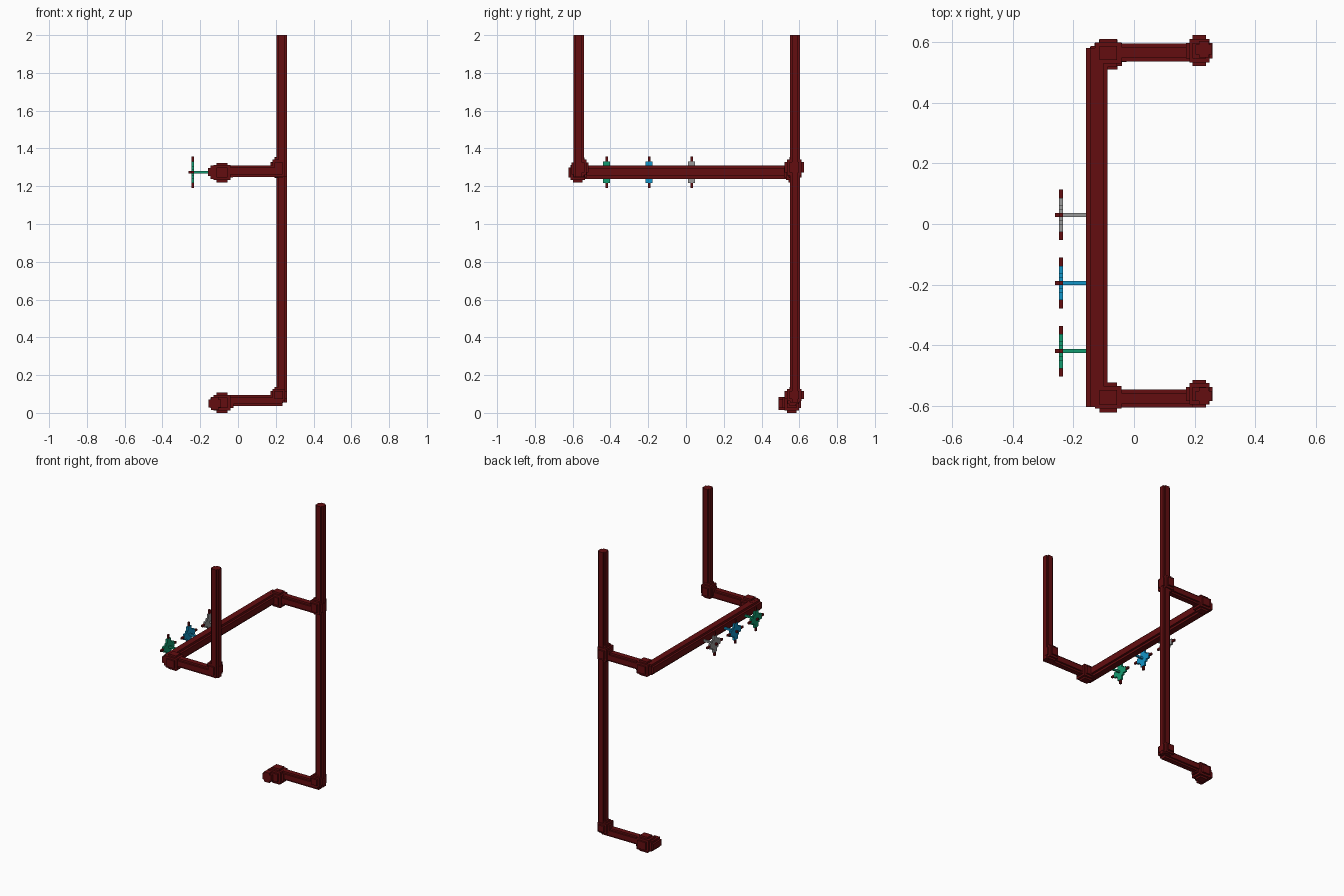
import bpy, bmesh

cube = bpy.data.objects.get("Cube")
if cube:
    bpy.data.objects.remove(cube, do_unlink=True)


def material(name, rgb):
    m = bpy.data.materials.new(name)
    m.use_nodes = True
    m.diffuse_color = (*rgb, 1)
    bsdf = m.node_tree.nodes["Principled BSDF"]
    bsdf.inputs["Base Color"].default_value = (*rgb, 1)
    bsdf.inputs["Roughness"].default_value = 0.8
    return m


RED = material("dark red", (0.125, 0.004, 0.005))
GREEN = material("green", (0.006, 0.33, 0.16))
BLUE = material("blue", (0.006, 0.30, 0.58))
GREY = material("grey", (0.32, 0.32, 0.32))
X, Y, Z = 0, 1, 2


def finish(name, bm, mat):
    bmesh.ops.recalc_face_normals(bm, faces=bm.faces)
    me = bpy.data.meshes.new(name)
    bm.to_mesh(me)
    bm.free()
    me.materials.append(mat)
    ob = bpy.data.objects.new(name, me)
    bpy.context.collection.objects.link(ob)
    return ob


def stepped(steps):
    """Stair-stepped round outline from the (x, y) corners of one quadrant."""
    quad = [steps[0]]
    for (x0, y0), (x1, y1) in zip(steps, steps[1:]):
        quad += [(x1, y0), (x1, y1)]
    pts = []
    for _ in range(4):
        pts += quad
        quad = [(-y, x) for x, y in quad]
    return pts


def prism(name, outline, axis, lo, hi, centre, mat):
    """Extrude an outline along an axis; centre gives the other two coordinates."""
    bm = bmesh.new()
    verts = []
    for u, v in outline:
        co = list(centre)
        co[axis] = lo
        co[(axis + 1) % 3] += u
        co[(axis + 2) % 3] += v
        verts.append(bm.verts.new(co))
    face = bm.faces.new(verts)
    out = bmesh.ops.extrude_face_region(bm, geom=[face])
    for v in out["geom"]:
        if isinstance(v, bmesh.types.BMVert):
            v.co[axis] = hi
    return finish(name, bm, mat)


def add_box(bm, centre, half):
    vs = bmesh.ops.create_cube(bm, size=2)["verts"]
    for v in vs:
        v.co = [c + h * k for c, h, k in zip(centre, half, v.co)]


def joint(name, centre, half):
    """Blocky ball fitting built from crossing boxes."""
    bm = bmesh.new()
    for f in ((1, .5, .5), (.5, 1, .5), (.5, .5, 1), (.76, .76, .76)):
        add_box(bm, centre, [h * k for h, k in zip(half, f)])
    return finish(name, bm, RED)


def pipe(name, axis, lo, hi, centre, r):
    return prism(name, stepped([(r, .6 * r), (.6 * r, r)]), axis, lo, hi, centre, RED)


# Pipes
pipe("back_riser", Z, .055, 2, (.231, .577, 0), .0275)
pipe("front_riser", Z, 1.25, 2, (.231, -.568, 0), .0275)
pipe("main_pipe", Y, -.604, .582, (-.123, 0, 1.275), .036)
pipe("back_arm", X, -.12, .235, (0, .566, 1.28), .030)
pipe("front_arm", X, -.12, .235, (0, -.576, 1.28), .030)
pipe("bottom_arm", X, -.12, .235, (0, .566, .065), .029)
pipe("bottom_stub", Y, .49, .582, (-.123, 0, .05), .034)

# Fittings at the bends
joint("front_corner_joint", (-.085, -.573, 1.272), (.058, .049, .052))
joint("back_corner_joint", (-.085, .565, 1.272), (.058, .046, .052))
joint("front_riser_joint", (.216, -.561, 1.300), (.044, .046, .053))
joint("back_riser_joint", (.216, .573, 1.300), (.044, .051, .056))
joint("bottom_riser_joint", (.216, .573, .095), (.044, .051, .042))
joint("bottom_end_joint", (-.085, .560, .054), (.060, .050, .054))

# Valves along the main pipe: stem, stepped wheel, hub cap and four grips
V = .0126
WHEEL = stepped([(4.5 * V, 1.5 * V), (2.5 * V, 2.5 * V), (1.5 * V, 4.5 * V)])
SQUARE = [(-V / 2, -V / 2), (V / 2, -V / 2), (V / 2, V / 2), (-V / 2, V / 2)]
for label, y, mat in (("front", -.42, GREEN), ("middle", -.195, BLUE), ("back", .030, GREY)):
    c = (0, y, 1.273)
    prism(label + "_valve_stem", SQUARE, X, -.24, -.15, c, mat)
    prism(label + "_valve_wheel", WHEEL, X, -.247, -.234, c, mat)
    prism(label + "_valve_hub", SQUARE, X, -.261, -.246, c, RED)
    bm = bmesh.new()
    for s in (-1, 1):
        add_box(bm, (-.2405, y + s * 5.55 * V, 1.273), (.0065, 1.08 * V, V / 2))
        add_box(bm, (-.2405, y, 1.273 + s * 5.55 * V), (.0065, V / 2, 1.08 * V))
    finish(label + "_valve_grips", bm, RED)
